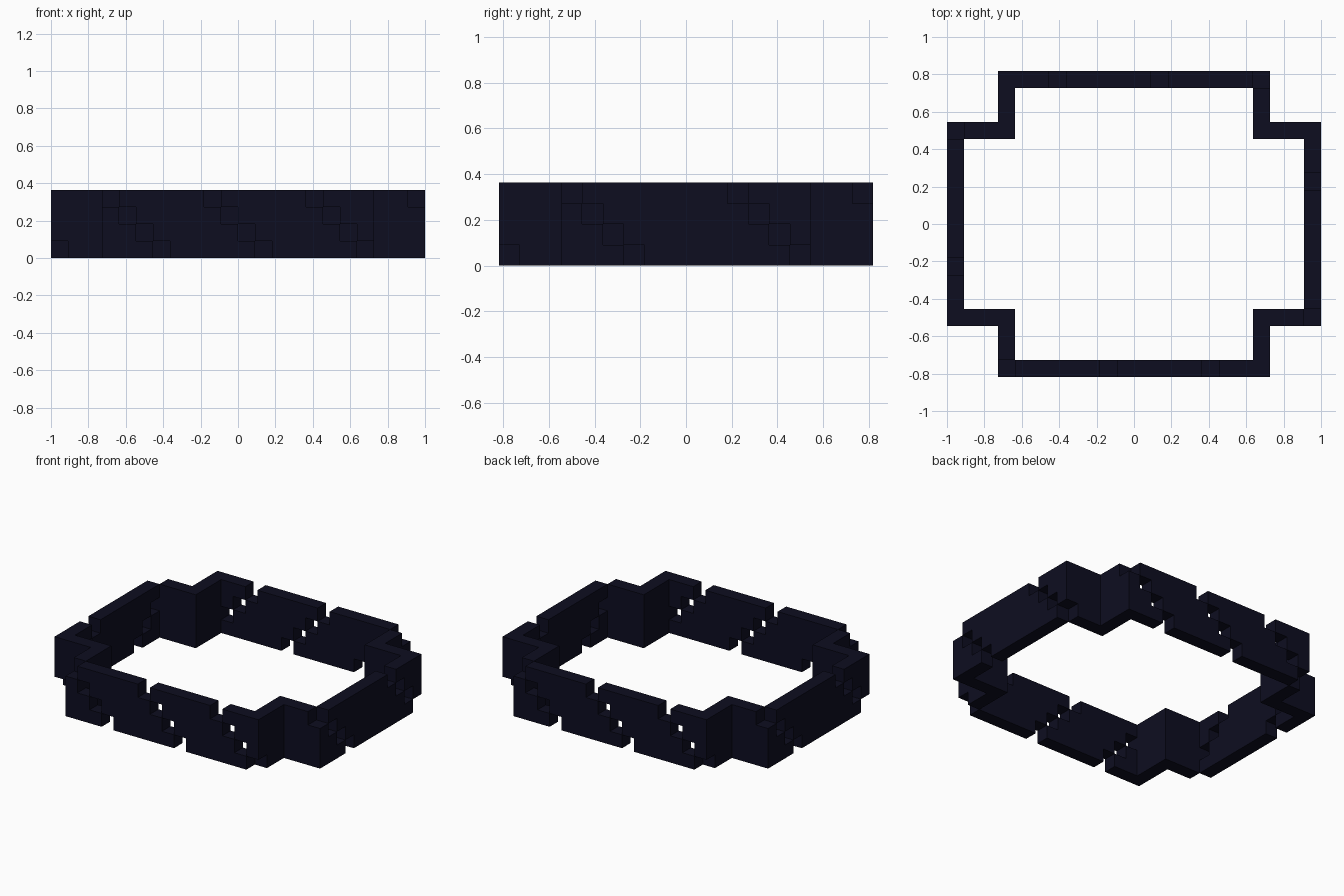
import bpy, bmesh
from math import pi
from mathutils import Vector

cube = bpy.data.objects.get("Cube")
if cube:
    bpy.data.objects.remove(cube, do_unlink=True)

NX, NY, LAYERS = 22, 18, 4      # overall size in blocks
U = 2 / NX                      # size of one block
STEP = 3                        # corner inset in blocks

# One flat dark colour
navy = bpy.data.materials.new("dark navy")
navy.use_nodes = True
colour = (0.004, 0.004, 0.0145, 1)
navy.diffuse_color = colour
bsdf = navy.node_tree.nodes["Principled BSDF"]
bsdf.inputs["Base Color"].default_value = colour
bsdf.inputs["Roughness"].default_value = 0.9


def trace(corners):
    """List every block along a right-angled route."""
    cells = [Vector(corners[0])]
    for corner in corners[1:]:
        goal = Vector(corner)
        move = (goal - cells[-1]).normalized()
        while (goal - cells[-1]).length > 0.5:
            cells.append(cells[-1] + move)
    return [(round(c.x), round(c.y)) for c in cells]


# Half of the stepped ring, front to right to back
xe, ye = NX - 1, NY - 1
path = trace([(0, 0), (xe - STEP, 0), (xe - STEP, STEP), (xe, STEP),
              (xe, ye - STEP), (xe - STEP, ye - STEP), (xe - STEP, ye), (STEP, ye)])


def wall_mesh(name, start, end):
    """Blocks between two diagonal gaps, outer faces only."""
    cells = {path[s - k] + (k,) for k in range(LAYERS) for s in range(start + 1, end)}
    bm = bmesh.new()
    for cell in cells:
        centre = Vector(cell) + Vector((0.5, 0.5, 0.5)) - Vector((NX / 2, NY / 2, 0))
        for axis in range(3):
            for sign in (-1, 1):
                n = Vector((0, 0, 0))
                n[axis] = sign
                if tuple(round(v) for v in Vector(cell) + n) in cells:
                    continue
                a = Vector((0, 0, 0))
                a[(axis + 1) % 3] = 1
                b = n.cross(a)
                quad = [a + b, b - a, -a - b, a - b]
                bm.faces.new([bm.verts.new((centre + (n + q) / 2) * U) for q in quad])
    bmesh.ops.remove_doubles(bm, verts=bm.verts, dist=U / 100)
    bmesh.ops.dissolve_limit(bm, angle_limit=0.01, verts=bm.verts, edges=bm.edges)
    mesh = bpy.data.meshes.new(name)
    bm.to_mesh(mesh)
    bm.free()
    mesh.materials.append(navy)
    return mesh


# Wall sections between gaps, each repeated half a turn round the ring
gaps = [6, 12, 18, 27, 35, 44]
names = ["long_wall_a", "long_wall_b", "corner_a", "side_wall", "corner_b"]
for name, start, end in zip(names, gaps, gaps[1:]):
    mesh = wall_mesh(name, start, end)
    for suffix, turn in (("_near", 0), ("_far", pi)):
        obj = bpy.data.objects.new(name + suffix, mesh)
        obj.rotation_euler.z = turn
        bpy.context.collection.objects.link(obj)
